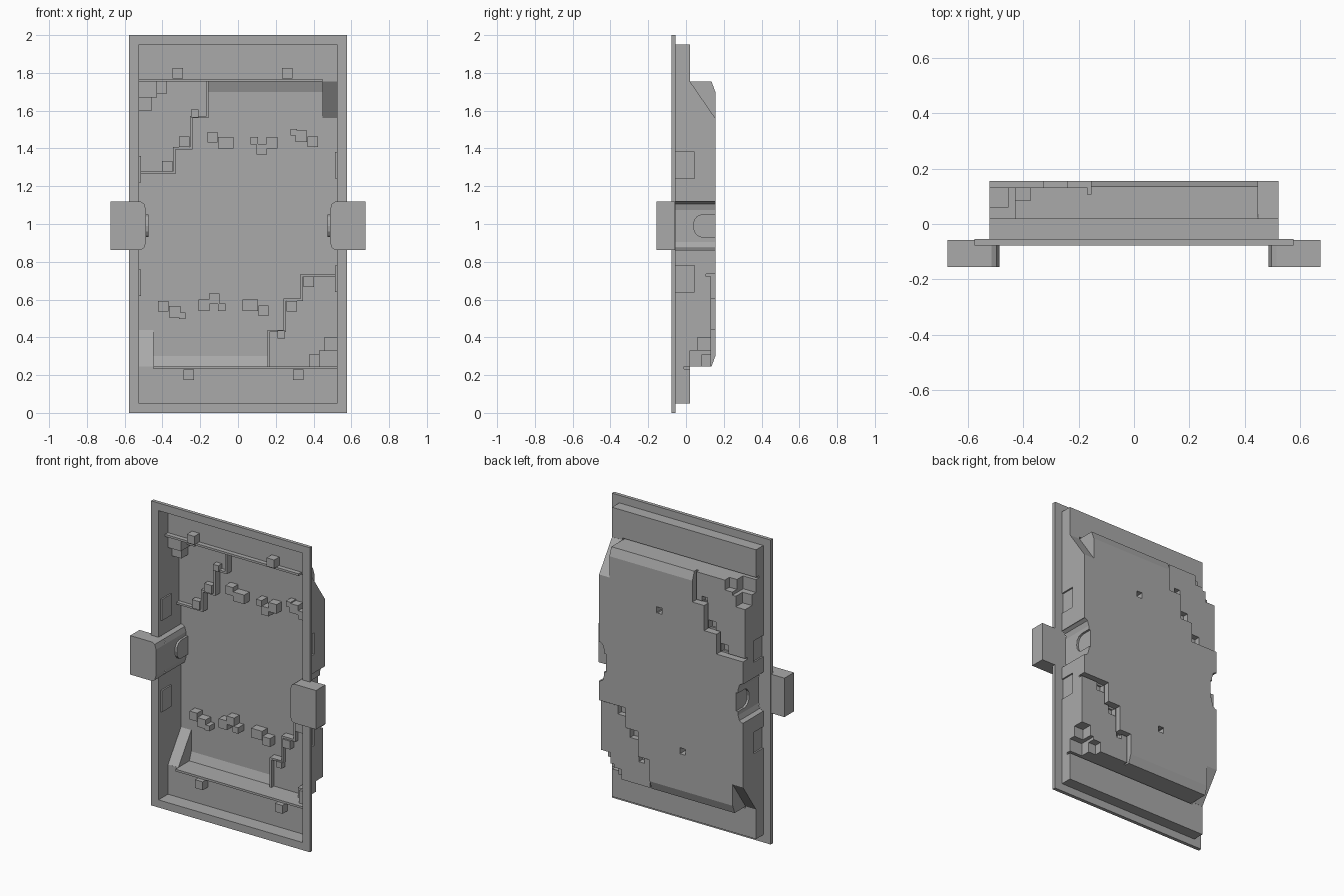
import bpy, bmesh

cube = bpy.data.objects.get("Cube")
if cube:
    bpy.data.objects.remove(cube, do_unlink=True)

GREY = (0.4, 0.4, 0.4, 1)
mat = bpy.data.materials.new("plain_grey")
mat.use_nodes = True
mat.diffuse_color = GREY
mat.node_tree.nodes["Principled BSDF"].inputs["Base Color"].default_value = GREY


def finish(bm, name):
    bmesh.ops.recalc_face_normals(bm, faces=bm.faces[:])
    mesh = bpy.data.meshes.new(name)
    bm.to_mesh(mesh)
    bm.free()
    mesh.materials.append(mat)
    obj = bpy.data.objects.new(name, mesh)
    bpy.context.collection.objects.link(obj)
    return obj


def prism(name, points, axis, lo, hi, turn=1, flip=1):
    """Extrude a 2D outline along x (points are y, z) or y (points are x, z).
    turn=-1 rotates half a turn about the centre, flip=-1 mirrors in x."""
    bm = bmesh.new()
    rings = []
    for d in (lo, hi):
        ring = []
        for a, z in points:
            x, y = (d, a) if axis == "x" else (a, d)
            ring.append(bm.verts.new((x * turn * flip, y, 1 + turn * (z - 1))))
        rings.append(ring)
    a, b = rings
    bm.faces.new(a)
    bm.faces.new(b)
    for i in range(len(a)):
        j = (i + 1) % len(a)
        bm.faces.new((a[i], a[j], b[j], b[i]))
    return finish(bm, name)


def box(name, x0, x1, y0, y1, z0, z1, turn=1):
    return prism(name, [(x0, z0), (x1, z0), (x1, z1), (x0, z1)], "y", y0, y1, turn)


def cut(target, cutter):
    mod = target.modifiers.new("cut", "BOOLEAN")
    mod.operation = "DIFFERENCE"
    mod.solver = "EXACT"
    mod.object = cutter
    bpy.context.view_layer.objects.active = target
    bpy.ops.object.modifier_apply(modifier=mod.name)
    bpy.data.objects.remove(cutter, do_unlink=True)


BACK, SHELF, RIM, W = 0.155, 0.02, -0.056, 0.523

# Flange around the open front
flange = box("front_flange", -0.577, 0.577, -0.078, -0.055, 0, 2)
cut(flange, box("opening", -W, W, -0.2, 0.1, 0.05, 1.95))

# Tray body, later opened at the front to leave a thin shell
half = [(RIM, 1.95), (SHELF, 1.95), (SHELF, 1.755), (0.135, 1.755), (BACK, 1.70)]
outline = half + [(y, 2 - z) for y, z in reversed(half)]
tray = prism("tray_shell", outline, "x", -W, W)

# Stepped outline of the lowered corner
steps = [(-0.6, 1.265), (-0.33, 1.265), (-0.33, 1.395), (-0.24, 1.395),
         (-0.24, 1.56), (-0.155, 1.56), (-0.155, 1.8)]
G = 0.013
pits = [(0.085, 1.44, 0.04), (-0.285, 1.435, 0.055),
        (-0.375, 1.305, 0.055), (-0.23, 1.585, 0.04)]

for t in (1, -1):
    # Sloping corner
    cut(tray, prism("slope", [(SHELF, 1.756), (0.16, 1.553), (0.3, 1.553),
                              (0.3, 1.9), (SHELF + 0.001, 1.9)], "x", 0.448, 0.6, t))
    # Lowered corner with a groove along its edge
    cut(tray, prism("corner", steps + [(-0.6, 1.8)], "y", 0.133, 0.3, t))
    for (xa, za), (xb, zb) in zip(steps, steps[1:]):
        if za == zb:
            cut(tray, box("groove", xa, xb, 0.107, 0.3, za, za + G, t))
        else:
            cut(tray, box("groove", xa - G, xa, 0.107, 0.3, za, zb + G, t))
    # Block stairs at the tip of the corner
    for x0, x1, y0, z0, z1 in ((-0.6, -0.455, 0.062, 1.60, 1.68),
                               (-0.6, -0.43, 0.0205, 1.67, 1.8),
                               (-0.44, -0.375, 0.085, 1.69, 1.8)):
        cut(tray, box("stair", x0, x1, y0, 0.3, z0, z1, t))
    # Slot beside the shelf
    cut(tray, box("slot", -0.6, 0.447, -0.01, SHELF + 0.001, 1.754, 1.768, t))
    # Small square pits
    for x, z, s in pits:
        cut(tray, box("pit", x - s / 2, x + s / 2, 0.095, 0.3, z - s / 2, z + s / 2, t))
    # Shallow side recesses
    for z0 in (1.22, 0.62):
        cut(tray, box("recess", -0.6, -0.513, -0.055, 0.045, z0, z0 + 0.14, t))

# Rounded side channels with a thumb hollow, and the clips in front of them
edge = [(-0.515, 0.862), (-0.497, 0.873), (-0.487, 0.905)]
edge += [(x, 1.98 - z) for x, z in reversed(edge)]
arch = [(0.3, 0.93), (0.085, 0.93), (0.06, 0.94), (0.045, 0.96), (0.04, 0.99),
        (0.045, 1.02), (0.06, 1.04), (0.085, 1.05), (0.3, 1.05)]
for side, f in (("right", 1), ("left", -1)):
    cut(tray, prism("channel", [(-0.7, 0.862)] + edge + [(-0.7, 1.118)],
                    "y", -0.2, 0.3, 1, f))
    cut(tray, prism("hollow", arch, "x", -0.7, -0.473, 1, f))
    prism(side + "_clip", [(-0.675, 0.862)] + edge + [(-0.675, 1.118)],
          "y", -0.155, -0.058, 1, f)

# Open the front of the tray
bm = bmesh.new()
bm.from_mesh(tray.data)
front = [f for f in bm.faces if all(v.co.y < RIM + 0.0005 for v in f.verts)]
bmesh.ops.delete(bm, geom=front, context="FACES")
bm.to_mesh(tray.data)
bm.free()

# Small blocks standing on the inner floor and shelves
nubs = [(-0.135, 1.46, 0.055, 0.055), (-0.065, 1.43, 0.08, 0.06),
        (0.125, 1.395, 0.055, 0.055), (0.18, 1.43, 0.06, 0.06),
        (0.295, 1.485, 0.035, 0.035), (0.335, 1.465, 0.06, 0.06),
        (0.395, 1.435, 0.055, 0.055)]
shelf_nubs = [(-0.32, 1.798, 0.055, 0.055), (0.26, 1.798, 0.055, 0.055)]
for t, place in ((1, "upper"), (-1, "lower")):
    for group, floor, name in ((nubs, BACK, "floor_block"), (shelf_nubs, SHELF, "shelf_block")):
        for x, z, w, h in group:
            box(place + "_" + name, x - w / 2, x + w / 2, floor - 0.055, floor - 0.001,
                z - h / 2, z + h / 2, t)
